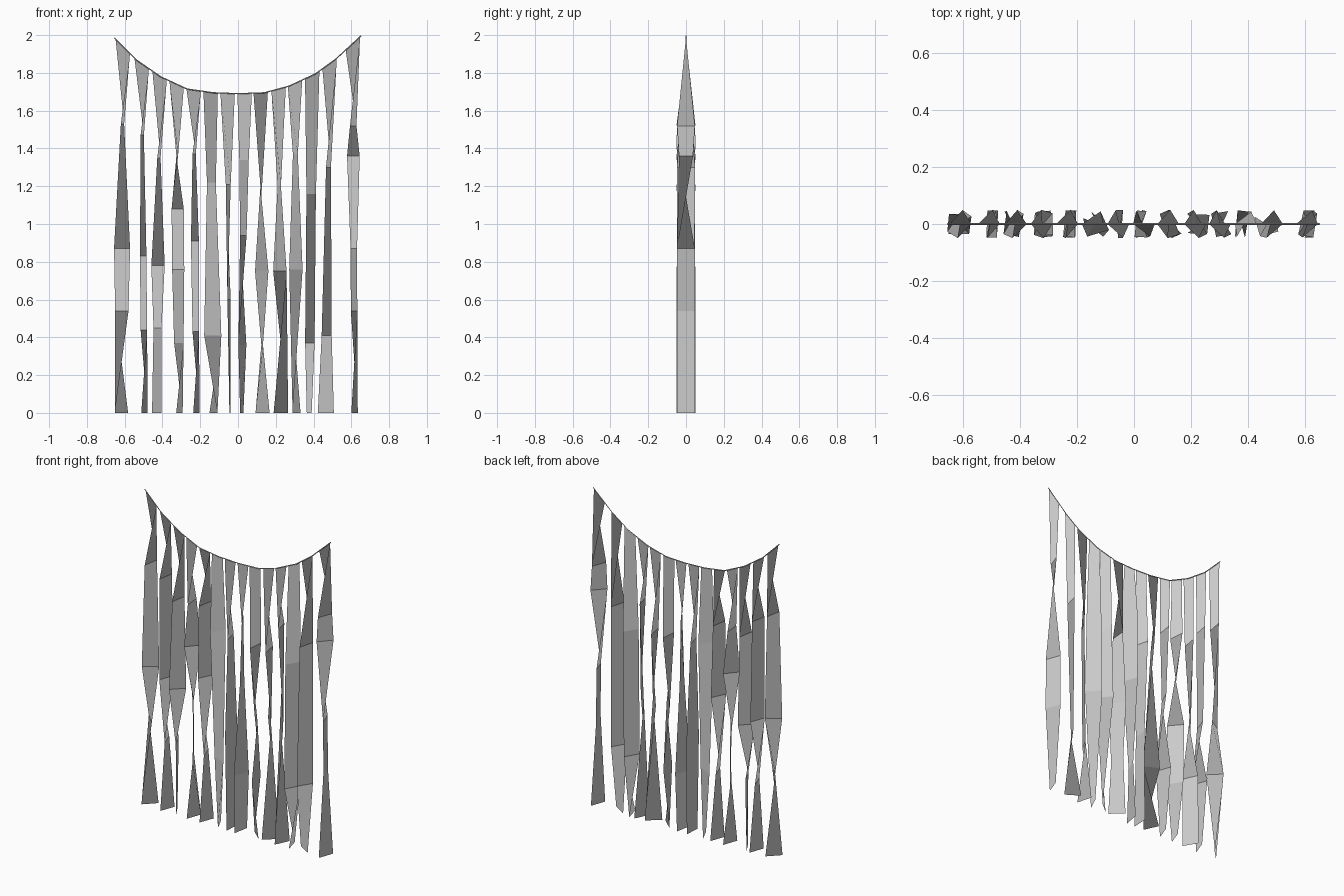
import bpy
from math import cos, sin, radians

cube = bpy.data.objects.get("Cube")
if cube:
    bpy.data.objects.remove(cube, do_unlink=True)


def make_material(name, colour):
    mat = bpy.data.materials.new(name)
    mat.use_nodes = True
    mat.diffuse_color = colour
    mat.node_tree.nodes["Principled BSDF"].inputs["Base Color"].default_value = colour
    return mat


grey = make_material("plain grey", (0.6, 0.6, 0.6, 1))

# Sagging cord, as x and z along its length
CORD = [(-.655, 1.985), (-.54, 1.87), (-.41, 1.78), (-.27, 1.715), (-.13, 1.695), (0, 1.69),
        (.14, 1.695), (.27, 1.73), (.41, 1.795), (.52, 1.875), (.652, 1.997)]


def cord_height(x):
    """Height of the cord above a given x."""
    for (x0, z0), (x1, z1) in zip(CORD, CORD[1:]):
        if x <= x1:
            return z0 + (z1 - z0) * (x - x0) / (x1 - x0)
    return CORD[-1][1]


def build_cord():
    curve = bpy.data.curves.new("hanging_cord", "CURVE")
    curve.dimensions = "3D"
    curve.bevel_depth = 0.003
    curve.bevel_resolution = 0
    curve.use_fill_caps = True
    spline = curve.splines.new("POLY")
    spline.points.add(len(CORD) - 1)
    for point, (x, z) in zip(spline.points, CORD):
        point.co = (x, 0, z, 1)
    curve.materials.append(grey)
    cord = bpy.data.objects.new("hanging_cord", curve)
    bpy.context.collection.objects.link(cord)


def build_streamer(name, top_x, end_x, folds):
    """Flat paper strip, fixed to the cord and twisted at each fold."""
    top_half, half = 0.038, 0.05
    verts = [(x, 0, cord_height(x)) for x in (top_x - top_half, top_x + top_half)]
    top_z = cord_height(top_x)
    for z, angle in folds:
        centre = end_x + (top_x - end_x) * z / top_z
        dx, dy = half * cos(radians(angle)), half * sin(radians(angle))
        verts += [(centre - dx, -dy, z), (centre + dx, dy, z)]
    faces = [(i, i + 2, i + 3, i + 1) for i in range(0, len(verts) - 2, 2)]
    mesh = bpy.data.meshes.new(name)
    mesh.from_pydata(verts, [], faces)
    mesh.materials.append(grey)
    streamer = bpy.data.objects.new(name, mesh)
    bpy.context.collection.objects.link(streamer)


# Each streamer: x at the cord, x at the floor, then height and twist of its folds
STREAMERS = [
    (-.61, -.617, [(1.53, -100), (.87, -148), (.54, -225), (0, -315)]),
    (-.51, -.495, [(1.47, -100), (.83, -110), (.44, -250), (0, -290)]),
    (-.415, -.43, [(1.35, -100), (.78, -135), (.45, -245), (0, -240)]),
    (-.325, -.31, [(1.36, -85), (1.08, -130), (.76, -230), (.37, -240), (0, -290)]),
    (-.235, -.22, [(1.37, -100), (.91, -115), (.43, -250), (0, -290)]),
    (-.145, -.13, [(1.22, 62), (.41, -25), (0, 115)]),
    (-.055, -.043, [(1.21, -75), (.6, -100), (0, -93)]),
    (.035, .02, [(1.34, -60), (.94, -70), (.36, -115), (0, -100)]),
    (.12, .13, [(1.2, 85), (.75, 135), (.36, 95), (0, 138)]),
    (.215, .227, [(1.2, -80), (.75, -45), (0, -140)]),
    (.302, .31, [(1.37, -75), (.76, -45), (0, -115)]),
    (.393, .377, [(1.16, 60), (.37, 60), (0, -75)]),
    (.485, .465, [(1.3, -105), (.41, -122), (0, -212)]),
    (.608, .617, [(1.52, -110), (1.36, -132), (.87, -250), (.54, -250), (0, -290)]),
]

build_cord()
for number, (top_x, end_x, folds) in enumerate(STREAMERS):
    build_streamer(f"streamer_{number + 1}", top_x, end_x, folds)
